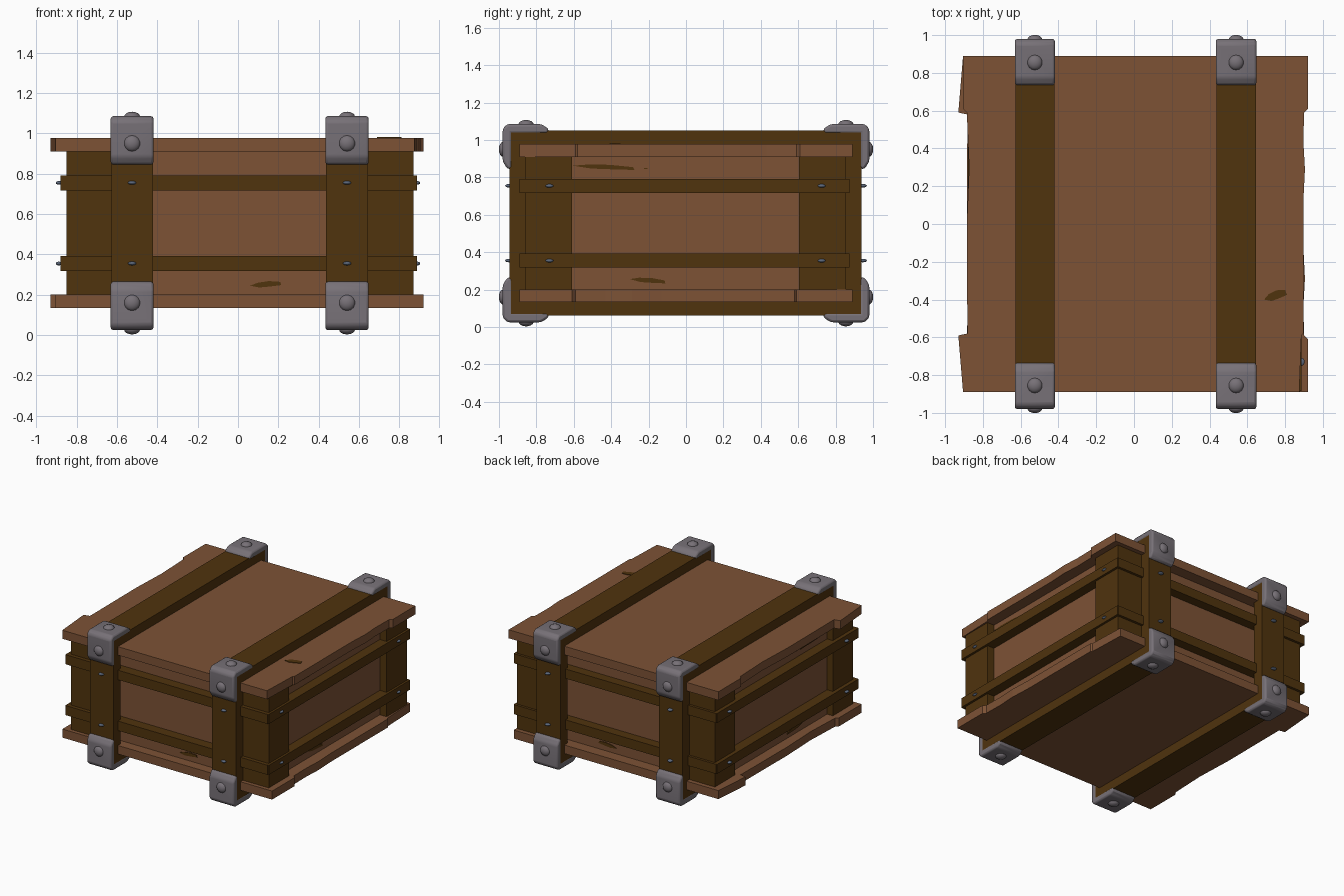
import bpy, bmesh, math
from mathutils import Vector, Matrix

if "Cube" in bpy.data.objects:
    bpy.data.objects.remove(bpy.data.objects["Cube"])


def mat(name, rgb):
    m = bpy.data.materials.new(name)
    m.diffuse_color = (*rgb, 1)
    m.use_nodes = True
    m.node_tree.nodes["Principled BSDF"].inputs["Base Color"].default_value = m.diffuse_color
    return m


LIGHT = mat("light_brown_wood", (0.205, 0.085, 0.036))
DARK = mat("dark_brown_wood", (0.080, 0.033, 0.004))
METAL = mat("grey_metal", (0.185, 0.165, 0.185))
NAIL = mat("blue_grey_nail", (0.11, 0.14, 0.20))
CZ = 0.555  # mid height of the crate


def finish(bm, name, material):
    bmesh.ops.recalc_face_normals(bm, faces=bm.faces)
    me = bpy.data.meshes.new(name)
    bm.to_mesh(me)
    bm.free()
    me.materials.append(material)
    ob = bpy.data.objects.new(name, me)
    bpy.context.collection.objects.link(ob)
    return ob


def box(name, x, y, z, material):
    bm = bmesh.new()
    bmesh.ops.create_cube(bm, size=1)
    for v in bm.verts:
        v.co = [a[0] + (c + 0.5) * (a[1] - a[0]) for a, c in zip((x, y, z), v.co)]
    return finish(bm, name, material)


def prism(name, pts, depth, material):
    """Extrude a closed loop of 3D points along a vector."""
    bm = bmesh.new()
    f = bm.faces.new([bm.verts.new(p) for p in pts])
    r = bmesh.ops.extrude_face_region(bm, geom=[f])
    vs = [g for g in r["geom"] if isinstance(g, bmesh.types.BMVert)]
    bmesh.ops.translate(bm, vec=depth, verts=vs)
    return finish(bm, name, material)


def dome(name, loc, normal, r, h, material, squash=1.0):
    """Rivet head: stacked rings flattened along the normal."""
    bm = bmesh.new()
    bmesh.ops.create_uvsphere(bm, u_segments=14, v_segments=8, radius=1)
    q = Vector(normal).to_track_quat('Z', 'Y').to_matrix().to_4x4()
    bm.transform(Matrix.Translation(loc) @ q @ Matrix.Diagonal((r, r, h, 1)))
    for v in bm.verts:
        v.co.z = loc[2] + (v.co.z - loc[2]) * squash
    for f in bm.faces:
        f.smooth = True
    return finish(bm, name, material)


# Body and corner posts
box("body_panels", (-.80, .81), (-.81, .80), (.19, .92), LIGHT)
for x in ((-.85, -.60), (.62, .87)):
    for y in ((-.86, -.61), (.605, .855)):
        box("corner_post", x, y, (.195, .915), DARK)

# Chipped top and bottom boards (bottom is the top flipped over)
outline = [(-.905, .89), (.92, .89), (.92, .61), (.90, .59), (.897, .43), (.905, .29),
           (.897, .13), (.897, -.58), (.886, -.59), (.875, -.89), (-.905, -.89),
           (-.93, -.59), (-.882, -.58), (-.885, 0), (-.873, .3), (-.885, .59), (-.905, .61)]
prism("top_board", [(x, y, .91) for x, y in outline], (0, 0, .067), LIGHT)
prism("bottom_board", [(x, -y, .133) for x, y in outline], (0, 0, .067), LIGHT)

# Horizontal battens round all four sides, with nails
for z0, z1 in ((.317, .392), (.717, .792)):
    for y in ((-.89, -.80), (.79, .875)):
        box("long_batten", (-.875, .88), y, (z0, z1), DARK)
    for x in ((-.88, -.79), (.80, .888)):
        box("side_batten", x, (-.885, .87), (z0, z1), DARK)
    zc = (z0 + z1) / 2
    for s in (-1, 1):
        for y in (-.73, .725):
            dome("side_nail", (s * .888, y, zc), (s, 0, 0), .021, .015, NAIL, .45)

# Strap frames with metal corner brackets
bracket = [(.93, .48), (.93, .29), (.955, .29), (.98, .33), (.98, .505), (.955, .53),
           (.775, .53), (.735, .505), (.735, .48)]
for x0, x1 in ((-.628, -.422), (.436, .645)):
    xc = (x0 + x1) / 2
    for z in ((.06, .14), (.97, 1.05)):
        box("strap_beam", (x0, x1), (-.945, .938), z, DARK)
    for y in ((-.945, -.855), (.85, .938)):
        box("strap_upright", (x0, x1), y, (.07, 1.04), DARK)
    for sy in (-1, 1):
        for z in (.355, .755):
            dome("strap_nail", (xc, sy * .945, z), (0, sy, 0), .021, .022, NAIL, .45)
        for sz in (-1, 1):
            ob = prism("corner_bracket",
                       [(x0 - .003, sy * y, CZ + sz * z) for y, z in bracket],
                       (x1 - x0 + .006, 0, 0), METAL)
            b = ob.modifiers.new("soft_edges", 'BEVEL')
            b.width = .014
            b.segments = 2
            b.limit_method = 'ANGLE'
            for p in ob.data.polygons:
                p.use_smooth = True
            ob.data.set_sharp_from_angle(angle=math.radians(40))
            dome("face_bolt", (xc, sy * .975, CZ + sz * .395), (0, sy, 0), .041, .026, METAL)
            dome("cap_bolt", (xc, sy * .855, CZ + sz * .526), (0, 0, sz), .041, .026, METAL)

# Dark gouges in the wood: thin elongated plates
gouge = [(-1, -.3), (-.4, -1), (.3, -.8), (1, -.5), (.95, .6), (.2, 1), (-.5, .6)]


def scratch(o, u, v, n):
    o, u, v = Vector(o), Vector(u), Vector(v)
    prism("wood_gouge", [o + u * a + v * b for a, b in gouge], Vector(n) * .006, DARK)


scratch((.137, -.811, .252), (.077, 0, .003), (0, 0, .015), (0, -1, 0))
scratch((.747, -.378, .975), (.06, .015, 0), (-.006, .024, 0), (0, 0, 1))
scratch((.12, .799, .252), (.077, 0, .003), (0, 0, .015), (0, 1, 0))
for s in (-.801, .809):
    n = (math.copysign(1, s), 0, 0)
    scratch((s, -.44, .856), (0, .165, -.01), (0, 0, .013), n)
    scratch((s, -.205, .25), (0, .095, -.01), (0, 0, .014), n)
    scratch((s, -.215, .848), (0, .013, 0), (0, 0, .003), n)
